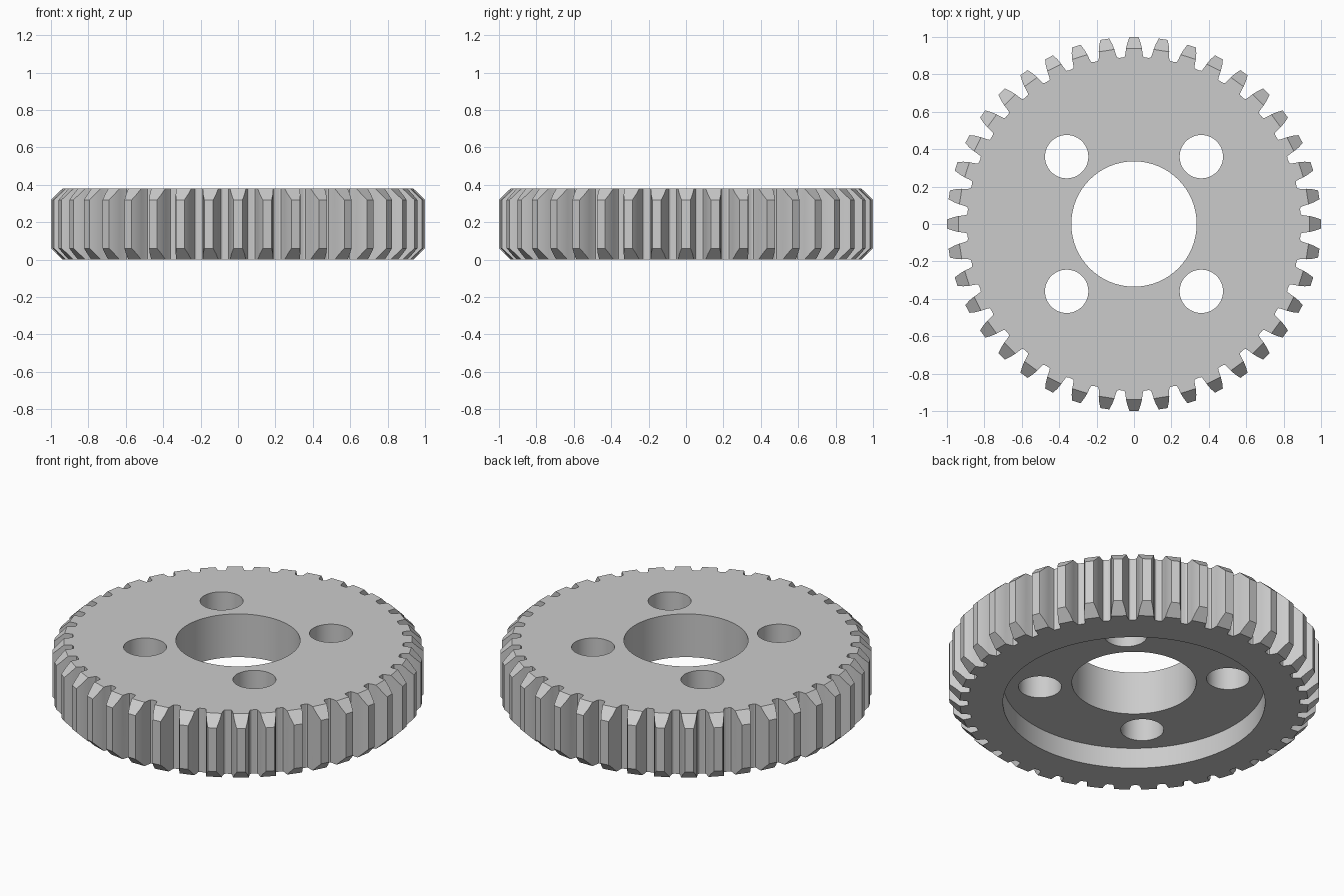
import bpy, bmesh
from math import cos, sin, pi, atan2, hypot

cube = bpy.data.objects.get("Cube")
if cube:
    bpy.data.objects.remove(cube, do_unlink=True)

TEETH = 40
HEIGHT = 0.38
CHAMFER = 0.06
PITCH = 2 * pi / TEETH

steel = bpy.data.materials.new("steel grey")
steel.use_nodes = True
GREY = (0.6, 0.6, 0.6, 1)
steel.diffuse_color = GREY
steel.node_tree.nodes["Principled BSDF"].inputs["Base Color"].default_value = GREY


def loft(name, rings):
    """Closed solid from stacked rings with equal point counts."""
    bm = bmesh.new()
    loops = [[bm.verts.new(p) for p in ring] for ring in rings]
    bm.faces.new(loops[0][::-1])
    bm.faces.new(loops[-1])
    for low, high in zip(loops, loops[1:]):
        for i in range(len(low)):
            j = (i + 1) % len(low)
            bm.faces.new((low[i], low[j], high[j], high[i]))
    mesh = bpy.data.meshes.new(name)
    bm.to_mesh(mesh)
    bm.free()
    mesh.materials.append(steel)
    obj = bpy.data.objects.new(name, mesh)
    bpy.context.collection.objects.link(obj)
    return obj


def circle(r, z, n, cx=0, cy=0, turn=0):
    return [(cx + r * cos(turn + 2 * pi * i / n),
             cy + r * sin(turn + 2 * pi * i / n), z) for i in range(n)]


def cylinder(name, r, z0, z1, n, cx=0, cy=0):
    return loft(name, [circle(r, z, n, cx, cy) for z in (z0, z1)])


def combine(target, tool, operation):
    """Apply a boolean and discard the tool."""
    tool.hide_render = True
    bpy.context.view_layer.objects.active = target
    mod = target.modifiers.new(operation, "BOOLEAN")
    mod.operation, mod.solver, mod.object = operation, "EXACT", tool
    bpy.ops.object.modifier_apply(modifier=mod.name)
    bpy.data.objects.remove(tool, do_unlink=True)


# Half tooth: (half width, distance from centre), root to tip
flank = [(0.059, 0.890), (0.050, 0.894), (0.046, 0.910),
         (0.042, 0.940), (0.035, 0.970), (0.024, 1.0)]
tooth = [(-w, d) for w, d in flank] + [(w, d) for w, d in reversed(flank)]
outline = []
for k in range(TEETH):
    for w, d in tooth:
        r, a = hypot(w, d), k * PITCH + atan2(w, d)
        outline.append((r * cos(a), r * sin(a)))

gear = loft("gear", [[(x, y, z) for x, y in outline] for z in (0, HEIGHT)])

# Chamfer envelope with one flat facet per tooth
OUT = 0.03
profile = [(0.938 - OUT, -OUT), (1 + OUT, CHAMFER + OUT),
           (1 + OUT, HEIGHT - CHAMFER - OUT), (0.938 - OUT, HEIGHT + OUT)]
envelope = loft("chamfer_envelope",
                [circle(r / cos(PITCH / 2), z, TEETH, turn=PITCH / 2)
                 for r, z in profile])
combine(gear, envelope, "INTERSECT")

# Underside recess, central bore and four bolt holes
combine(gear, cylinder("recess", 0.707, -0.1, 0.123, 128), "DIFFERENCE")
combine(gear, cylinder("bore", 0.335, -0.2, 0.6, 96), "DIFFERENCE")
for sx in (-1, 1):
    for sy in (-1, 1):
        hole = cylinder("bolt_hole", 0.116, -0.2, 0.6, 48, 0.36 * sx, 0.36 * sy)
        combine(gear, hole, "DIFFERENCE")

# Smooth bores, crisp tooth edges
bpy.ops.object.select_all(action="DESELECT")
gear.select_set(True)
bpy.context.view_layer.objects.active = gear
bpy.ops.object.shade_smooth_by_angle(angle=pi / 15)
